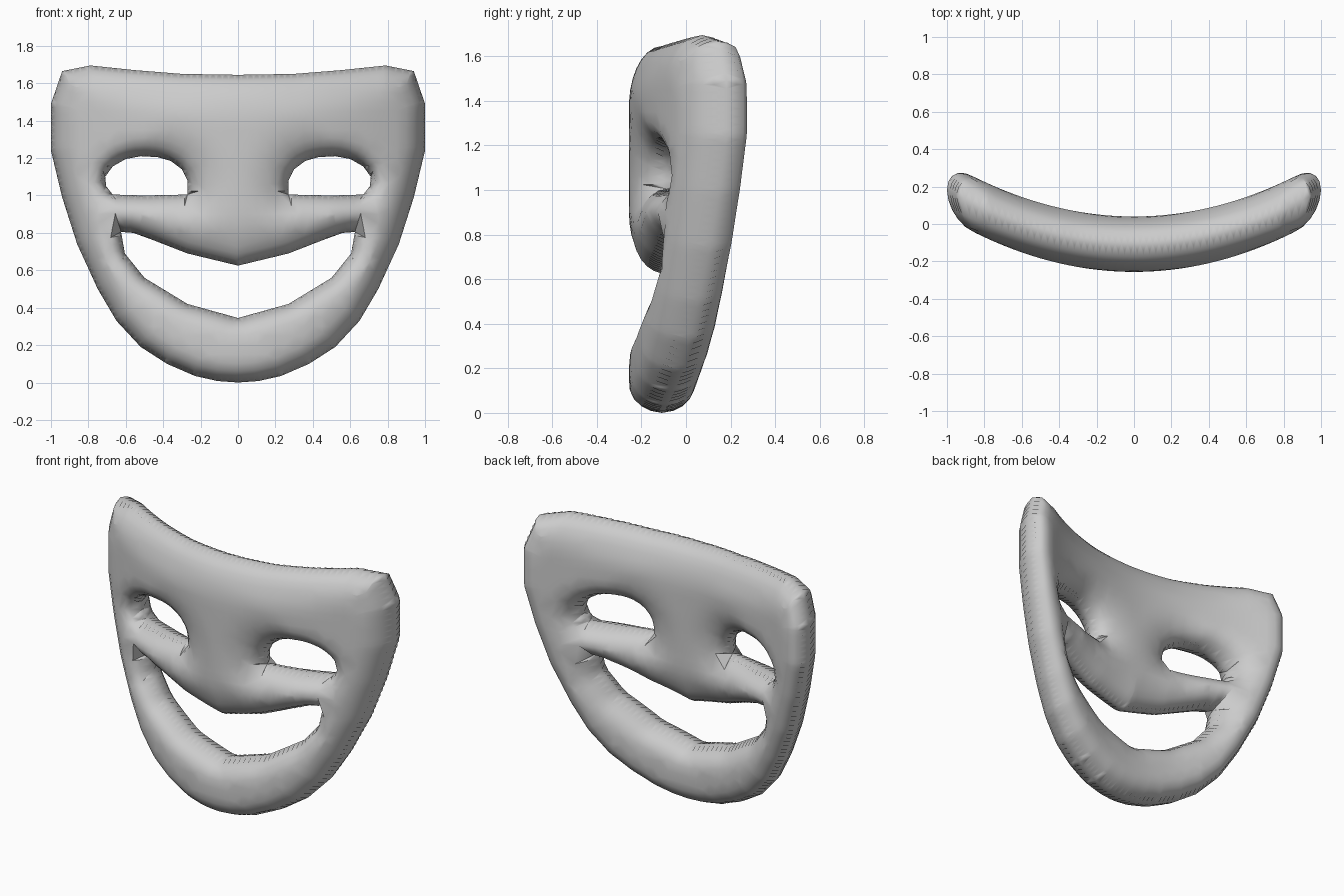
import bpy, math
from mathutils import Vector, geometry

if "Cube" in bpy.data.objects:
    bpy.data.objects.remove(bpy.data.objects["Cube"])

# Half profiles (x, z); mirrored to make the full loops
OUTLINE = [(0, 1.645), (.3, 1.65), (.55, 1.67), (.79, 1.695), (.94, 1.665), (1, 1.49),
           (1, 1.24), (.94, .99), (.86, .74), (.75, .5), (.65, .33), (.52, .19),
           (.38, .1), (.23, .035), (.11, .008), (0, 0)]
MOUTH = [(0, .625), (.27, .69), (.45, .76), (.56, .8), (.625, .805), (.605, .69),
         (.5, .56), (.27, .42), (0, .345)]
EYE = [(.27, 1.005), (.27, 1.08), (.3, 1.14), (.36, 1.185), (.43, 1.205), (.52, 1.21),
       (.6, 1.195), (.67, 1.155), (.71, 1.1), (.705, 1.05), (.67, 1.005), (.5, 1.0)]


def mirror_loop(half):
    return half + [(-x, z) for x, z in half[-2:0:-1]]


def resample(loop, step=.035):
    pts = []
    for a, b in zip(loop, loop[1:] + loop[:1]):
        a, b = Vector(a), Vector(b)
        n = max(1, round((b - a).length / step))
        pts += [a.lerp(b, i / n) for i in range(n)]
    return pts


shapes = [mirror_loop(OUTLINE), mirror_loop(MOUTH), EYE, [(-x, z) for x, z in EYE]]
segs = [(Vector(a), Vector(b)) for s in shapes for a, b in zip(s, s[1:] + s[:1])]


def edge_distance(p):
    best = 9.0
    for a, b in segs:
        ab = b - a
        t = min(1, max(0, (p - a).dot(ab) / ab.length_squared))
        best = min(best, (p - a - ab * t).length)
    return best


def inside(p):
    hit = False
    for a, b in segs:
        if (a.y > p.y) != (b.y > p.y) and p.x < a.x + (p.y - a.y) * (b.x - a.x) / (b.y - a.y):
            hit = not hit
    return hit


# Flat layout: boundary loops, inset rings for the rounded rim, interior grid
pts, edges = [], []
for s in shapes:
    loop = resample(s)
    base, n = len(pts), len(loop)
    pts += loop
    edges += [(base + i, base + (i + 1) % n) for i in range(n)]
rim = []
for i, j in edges:
    d = (pts[j] - pts[i]).normalized()
    mid = (pts[i] + pts[j]) / 2
    for off in (.008, .028, .06, .1):
        for side in (1, -1):
            p = mid + Vector((-d.y, d.x)) * off * side
            if inside(p) and edge_distance(p) > off * .95:
                rim.append(p)
for i in range(-20, 21):
    for k in range(35):
        p = Vector((i * .05, k * .05))
        if inside(p) and edge_distance(p) > .125:
            rim.append(p)
flat, _, tris = geometry.delaunay_2d_cdt(pts + rim, edges, [], 0, 1e-5)[:3]


def half_thickness(p, d):
    # softer taper on the brow and upper lip, rounder tube elsewhere
    t = min(1, max(0, (p.y - .5) / .12))
    r = .13 + .14 * t * max(0, 1 - (p.x / .5) ** 2)
    if p.y > 1.4:
        r = max(r, .13 + .14 * min(1, (p.y - 1.4) / .1) * max(0, 1 - (p.x / .95) ** 4))
    u = 1 - min(1, d / r)
    return .148 * math.sqrt(1 - u * u)


# Front and back sheets share the boundary vertices and follow a curved face
verts, front, back = [], [], []
for p in flat:
    d = edge_distance(p)
    y = -.108 + .29 * p.x ** 2
    h = half_thickness(p, d) if d > 1e-4 else 0
    front.append(len(verts))
    verts.append((p.x, y - h, p.y))
    if h:
        verts.append((p.x, y + h, p.y))
    back.append(len(verts) - 1)
faces = []
for t in tris:
    c = (flat[t[0]] + flat[t[1]] + flat[t[2]]) / 3
    if inside(c) and any(front[i] != back[i] for i in t):
        faces.append([front[i] for i in t])
        faces.append([back[i] for i in reversed(t)])

mesh = bpy.data.meshes.new("smiling_mask")
mesh.from_pydata(verts, [], faces)
mesh.update()
mask = bpy.data.objects.new("smiling_mask", mesh)
bpy.context.collection.objects.link(mask)
bpy.context.view_layer.objects.active = mask
mask.select_set(True)
bpy.ops.object.shade_smooth_by_angle(angle=math.radians(60))
